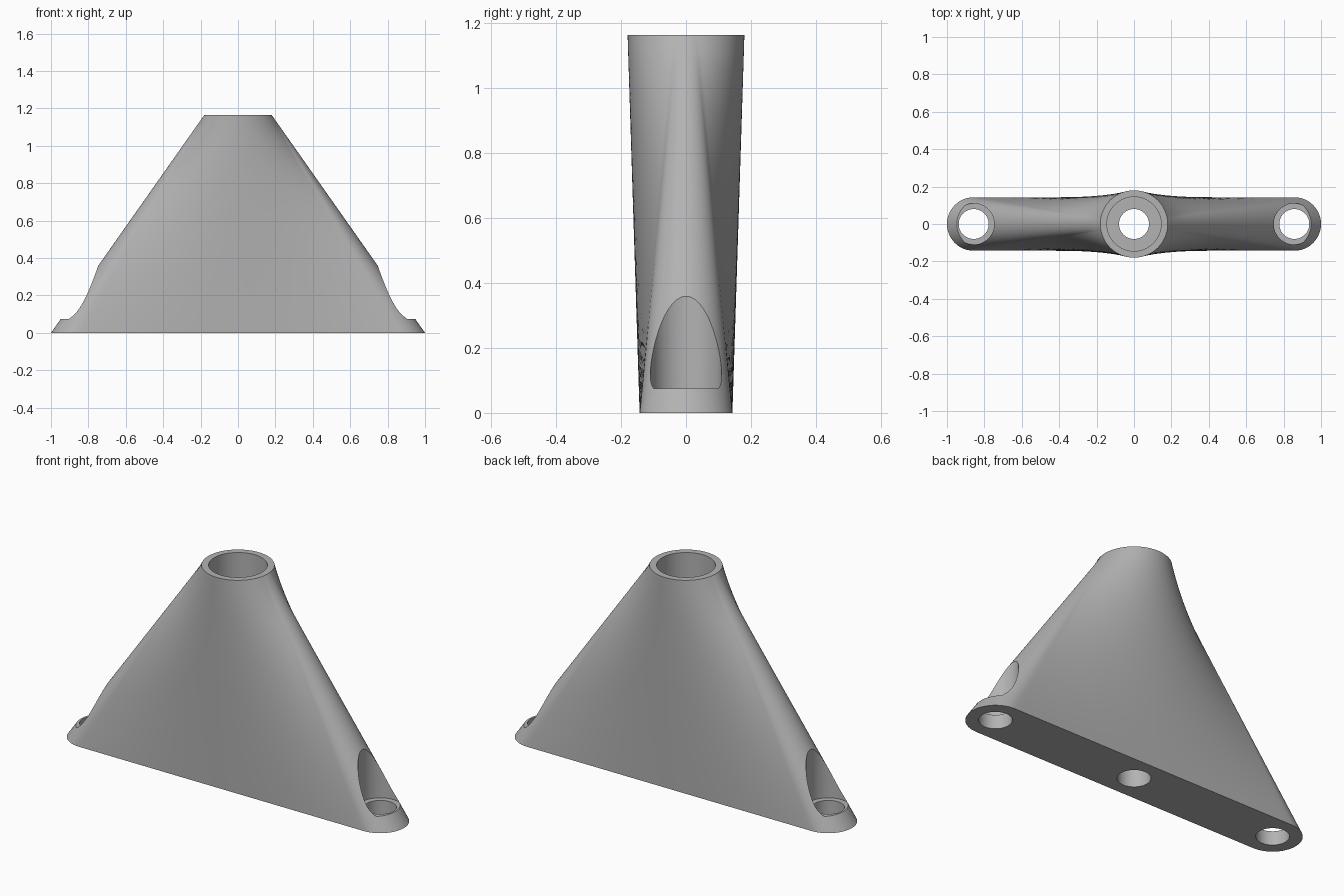
import bpy
import bmesh
from math import sin, cos, pi, radians

HEIGHT = 1.165
END_X, END_R = 0.857, 0.143      # rounded-end base
TOP_R = 0.18                     # round top
FAN = radians(10.5)              # half angle of the top circle fed by each base end
ARC_STEPS, FLAT_STEPS, RINGS = 24, 48, 24

if "Cube" in bpy.data.objects:
    bpy.data.objects.remove(bpy.data.objects["Cube"])

grey = bpy.data.materials.new("matte grey")
grey.use_nodes = True
grey.diffuse_color = (0.45, 0.45, 0.45, 1)
grey.node_tree.nodes["Principled BSDF"].inputs["Base Color"].default_value = (0.45, 0.45, 0.45, 1)


def half_outline():
    """Matching base and top points, from the +x end round to the -x end."""
    pairs = []
    for i in range(ARC_STEPS):
        k = -1 + 2 * i / ARC_STEPS
        a, b = k * pi / 2, k * FAN
        pairs.append(((END_X + END_R * cos(a), END_R * sin(a)),
                      (TOP_R * cos(b), TOP_R * sin(b))))
    for i in range(FLAT_STEPS):
        k = i / FLAT_STEPS
        b = FAN + k * (pi - 2 * FAN)
        pairs.append(((END_X * (1 - 2 * k), END_R),
                      (TOP_R * cos(b), TOP_R * sin(b))))
    return pairs


# Body: ruled loft from the long base to the round top
half = half_outline()
pairs = half + [((-p[0], -p[1]), (-q[0], -q[1])) for p, q in half]
bm = bmesh.new()
rings = []
for j in range(RINGS + 1):
    t = j / RINGS
    rings.append([bm.verts.new((p[0] + t * (q[0] - p[0]),
                                p[1] + t * (q[1] - p[1]), t * HEIGHT))
                  for p, q in pairs])
for low, high in zip(rings, rings[1:]):
    for i in range(len(low)):
        n = (i + 1) % len(low)
        bm.faces.new((low[i], low[n], high[n], high[i]))
bm.faces.new(rings[0][::-1])
bm.faces.new(rings[-1])
bmesh.ops.recalc_face_normals(bm, faces=bm.faces)
mesh = bpy.data.meshes.new("tapered_bracket")
bm.to_mesh(mesh)
bm.free()
mesh.materials.append(grey)
body = bpy.data.objects.new("tapered_bracket", mesh)
bpy.context.collection.objects.link(body)
bpy.context.view_layer.objects.active = body


def bore(name, x, radius, z0, z1):
    """Cut a vertical round hole in the body."""
    bpy.ops.mesh.primitive_cylinder_add(vertices=64, radius=radius, depth=z1 - z0,
                                        location=(x, 0, (z0 + z1) / 2))
    cutter = bpy.context.object
    cutter.name = name
    cutter.hide_render = True
    cutter.data.materials.append(grey)
    bpy.context.view_layer.objects.active = body
    mod = body.modifiers.new(name, 'BOOLEAN')
    mod.operation = 'DIFFERENCE'
    mod.solver = 'EXACT'
    mod.object = cutter
    bpy.ops.object.modifier_apply(modifier=name)
    bpy.data.objects.remove(cutter)


# Screw holes with clearance pockets at both ends
for side, x in (("left", END_X), ("right", -END_X)):
    bore(side + "_pocket", x, 0.11, 0.075, 1.0)
    bore(side + "_screw_hole", x, 0.08, -0.1, 0.2)

# Central socket with a through hole
bore("top_socket", 0, 0.145, 0.6, 1.4)
bore("centre_hole", 0, 0.08, -0.1, 0.8)

bpy.ops.object.select_all(action='DESELECT')
body.select_set(True)
bpy.context.view_layer.objects.active = body
bpy.ops.object.shade_smooth_by_angle(angle=radians(30))
